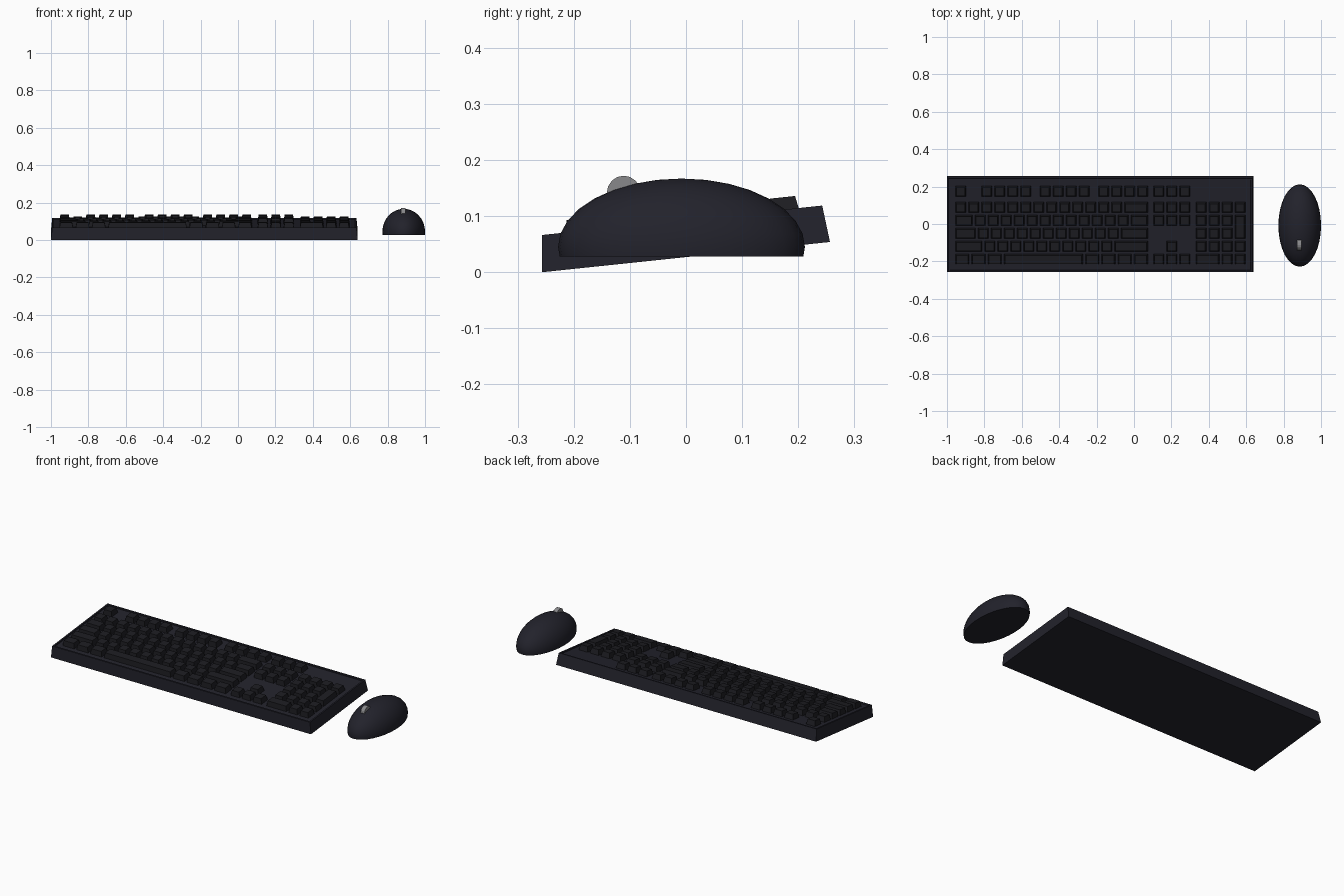
import bpy, bmesh, math
from mathutils import Matrix, Vector

if "Cube" in bpy.data.objects:
    bpy.data.objects.remove(bpy.data.objects["Cube"])

U = 0.0695                      # key pitch
MID_X = -0.18                   # keyboard centre
TILT = Matrix.Translation((MID_X, 0, 0.027)) @ Matrix.Rotation(math.radians(6), 4, 'X')


def material(name, rgb):
    m = bpy.data.materials.new(name)
    m.diffuse_color = (*rgb, 1)
    m.use_nodes = True
    m.node_tree.nodes["Principled BSDF"].inputs["Base Color"].default_value = m.diffuse_color
    return m


CASE = material("charcoal_blue", (0.0160, 0.0160, 0.0245))
KEYS = material("near_black", (0.0120, 0.0120, 0.0155))
GREY = material("wheel_grey", (0.25, 0.25, 0.26))


def finish(bm, name, mat, matrix=Matrix()):
    bmesh.ops.recalc_face_normals(bm, faces=bm.faces)
    bm.transform(matrix)
    me = bpy.data.meshes.new(name)
    bm.to_mesh(me)
    bm.free()
    me.materials.append(mat)
    ob = bpy.data.objects.new(name, me)
    bpy.context.collection.objects.link(ob)
    return ob


def frustum(bm, cx, cy, w, d, z0, z1, taper):
    """Tapered box; returns its top face."""
    rings = []
    for z, t in ((z0, 0), (z1, taper)):
        rings.append([bm.verts.new((cx + sx * (w / 2 - t), cy + sy * (d / 2 - t), z))
                      for sx, sy in ((-1, -1), (1, -1), (1, 1), (-1, 1))])
    lo, hi = rings
    bm.faces.new(lo[::-1])
    for i in range(4):
        j = (i + 1) % 4
        bm.faces.new((lo[i], lo[j], hi[j], hi[i]))
    return bm.faces.new(hi)


# Keyboard case: tapered slab with a shallow tray inside the rim
bm = bmesh.new()
top = frustum(bm, 0, 0, 1.64, 0.516, 0, 0.066, 0.007)
bm.normal_update()
bmesh.ops.inset_region(bm, faces=[top], thickness=0.012)
bmesh.ops.inset_region(bm, faces=[top], thickness=0.001, depth=-0.007)
finish(bm, "keyboard_case", CASE, TILT)

# Key rows: (name, row position from the top, widths in key units, negative = gap)
ROWS = [
    ("function_keys", 0, [1, -1] + [1] * 4 + [-.5] + [1] * 4 + [-.5] + [1] * 4 + [-.25] + [1] * 3),
    ("number_keys", 1.25, [1] * 13 + [2, -.25, 1, 1, 1, -.25] + [1] * 4),
    ("upper_keys", 2.25, [1.5] + [1] * 12 + [1.5, -.25, 1, 1, 1, -.25] + [1] * 3),
    ("home_keys", 3.25, [1.75] + [1] * 11 + [2.25, -3.5] + [1] * 3),
    ("lower_keys", 4.25, [2.25] + [1] * 10 + [2.75, -1.25, 1, -1.25] + [1] * 4),
    ("bottom_keys", 5.25, [1.25] * 3 + [6.25] + [1.25] * 4 + [-.25, 1, 1, 1, -.25, 2, 1, 1]),
]
GAP = 0.013


def keycap(bm, ux, uy, w, h=1):
    cx = (ux + w / 2 - 11.25) * U
    cy = (3.125 - uy - h / 2) * U
    frustum(bm, cx, cy, w * U - GAP, h * U - GAP, 0.056, 0.088, 0.006)


for name, uy, widths in ROWS:
    bm = bmesh.new()
    x = 0
    for w in widths:
        if w > 0:
            keycap(bm, x, uy, w)
        x += abs(w)
    finish(bm, name, KEYS, TILT)

# Tall key on the number pad
bm = bmesh.new()
keycap(bm, 21.5, 2.25, 1, 2)
finish(bm, "tall_pad_key", KEYS, TILT)

# Mouse body: ellipsoid flattened underneath
bm = bmesh.new()
bmesh.ops.create_uvsphere(bm, u_segments=32, v_segments=16, radius=1)
bm.transform(Matrix.Translation((0.886, -0.008, 0.045)) @ Matrix.Diagonal((0.114, 0.22, 0.122, 1)))
bmesh.ops.bisect_plane(bm, geom=bm.verts[:] + bm.edges[:] + bm.faces[:],
                       plane_co=Vector((0, 0, 0.028)), plane_no=Vector((0, 0, 1)), clear_inner=True)
bmesh.ops.holes_fill(bm, edges=[e for e in bm.edges if e.is_boundary])
body = finish(bm, "mouse_body", CASE)
bpy.context.view_layer.objects.active = body
body.select_set(True)
bpy.ops.object.shade_smooth_by_angle(angle=math.radians(40))

# Scroll wheel
bm = bmesh.new()
bmesh.ops.create_cone(bm, cap_ends=True, segments=16, radius1=0.03, radius2=0.03, depth=0.024)
finish(bm, "scroll_wheel", GREY,
       Matrix.Translation((0.884, -0.111, 0.142)) @ Matrix.Rotation(math.pi / 2, 4, 'Y'))
